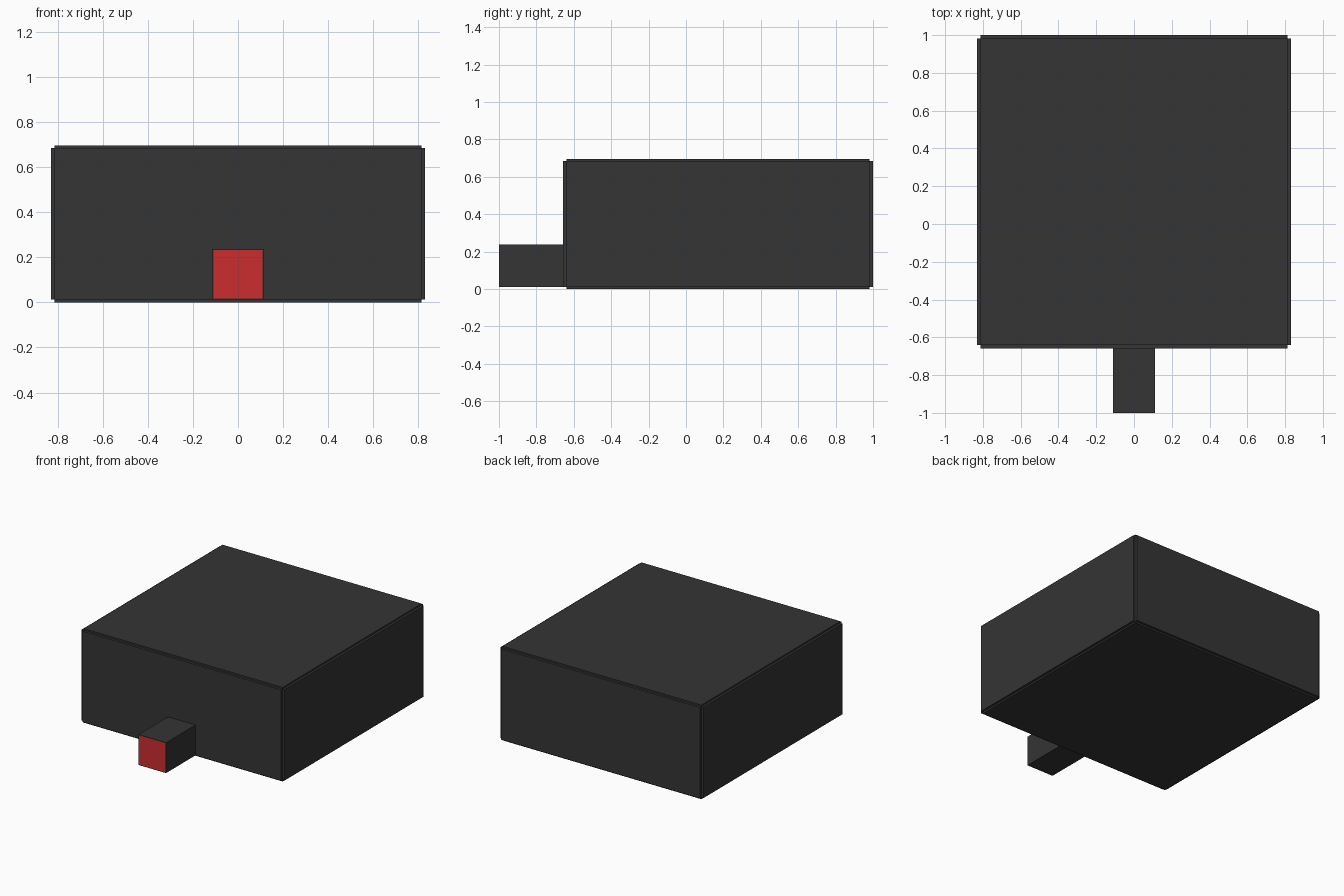
import bpy, bmesh
from mathutils import Vector

if "Cube" in bpy.data.objects:
    bpy.data.objects.remove(bpy.data.objects["Cube"])


def material(name, rgb):
    m = bpy.data.materials.new(name)
    m.diffuse_color = (*rgb, 1)
    m.use_nodes = True
    m.node_tree.nodes["Principled BSDF"].inputs["Base Color"].default_value = m.diffuse_color
    return m


charcoal = material("charcoal", (0.035, 0.035, 0.035))
red = material("red", (0.6, 0.026, 0.028))


def box_mesh(lo, hi):
    bm = bmesh.new()
    bmesh.ops.create_cube(bm, size=1)
    lo, hi = Vector(lo), Vector(hi)
    for v in bm.verts:
        v.co = Vector([(hi if c > 0 else lo)[i] for i, c in enumerate(v.co)])
    bm.normal_update()
    return bm


def finish(bm, name, mats):
    me = bpy.data.meshes.new(name)
    bm.to_mesh(me)
    bm.free()
    for m in mats:
        me.materials.append(m)
    bpy.context.collection.objects.link(bpy.data.objects.new(name, me))


# Main block: every side stands out as a raised panel, leaving stepped edges
step = Vector((0.017, 0.018, 0.012))
bm = box_mesh(Vector((-0.83, -0.658, 0)) + step, Vector((0.83, 1, 0.696)) - step)
for f in bmesh.ops.extrude_discrete_faces(bm, faces=bm.faces[:])["faces"]:
    n = f.normal.copy()
    for v in f.verts:
        v.co += Vector([n[i] * step[i] for i in range(3)])
finish(bm, "main_block", [charcoal])

# Front stub with a red end panel
bm = box_mesh((-0.112, -1, 0.012), (0.112, -0.645, 0.237))
front = [f for f in bm.faces if f.normal.y < -0.9]
bmesh.ops.inset_individual(bm, faces=front, thickness=0.006)
front[0].material_index = 1
finish(bm, "front_stub", [charcoal, red])
